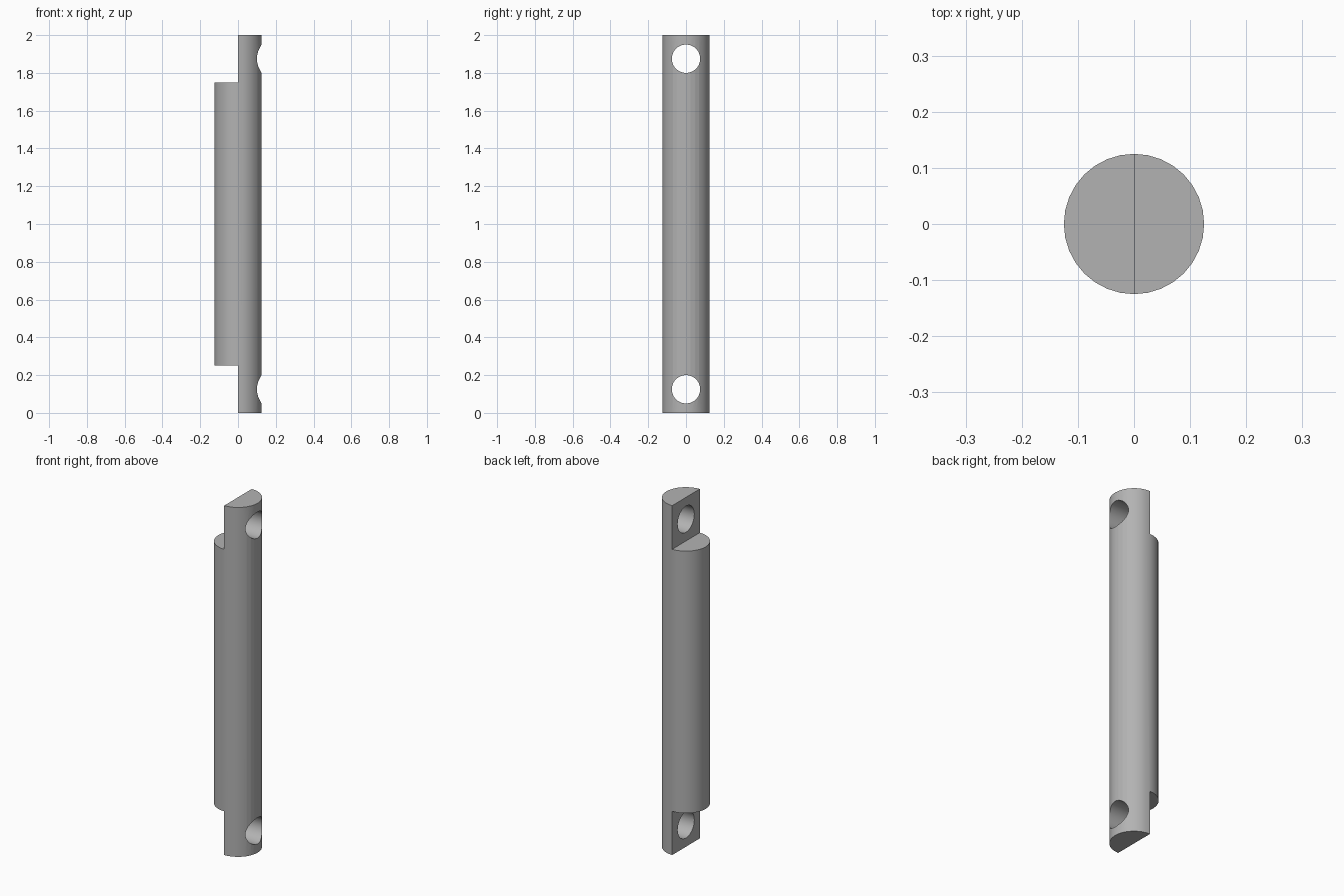
import bpy
import math

RADIUS = 0.125
LENGTH = 2.0
STEP = 0.25          # length of each half-round end tongue
HOLE_RADIUS = 0.075

if "Cube" in bpy.data.objects:
    bpy.data.objects.remove(bpy.data.objects["Cube"], do_unlink=True)

# Plain grey metal
grey = bpy.data.materials.new("grey_metal")
grey.use_nodes = True
colour = (0.45, 0.45, 0.45, 1)
grey.diffuse_color = colour
grey.node_tree.nodes["Principled BSDF"].inputs["Base Color"].default_value = colour


def cylinder(name, radius, depth, location, sides, rotation=(0, 0, 0)):
    bpy.ops.mesh.primitive_cylinder_add(vertices=sides, radius=radius, depth=depth,
                                        location=location, rotation=rotation)
    obj = bpy.context.object
    obj.name = name
    obj.data.materials.append(grey)
    return obj


def cut(target, cutter):
    mod = target.modifiers.new("cut", "BOOLEAN")
    mod.operation = "DIFFERENCE"
    mod.solver = "EXACT"
    mod.object = cutter
    bpy.context.view_layer.objects.active = target
    bpy.ops.object.modifier_apply(modifier=mod.name)
    bpy.data.objects.remove(cutter, do_unlink=True)


# Round rod
rod = cylinder("lap_jointed_rod", RADIUS, LENGTH, (0, 0, LENGTH / 2), 32)

for end in (-1, 1):
    # Remove the right half of each end, leaving a half-round tongue
    overlap = 0.1
    z = LENGTH / 2 + end * (LENGTH / 2 - STEP / 2 + overlap / 2)
    bpy.ops.mesh.primitive_cube_add(size=1, location=(-0.25, 0, z))
    block = bpy.context.object
    block.name = "end_notch_cutter"
    block.scale = (0.5, 0.5, STEP + overlap)
    block.hide_render = True
    block.data.materials.append(grey)
    cut(rod, block)

    # Bolt hole through the tongue
    z = LENGTH / 2 + end * (LENGTH / 2 - STEP / 2)
    drill = cylinder("bolt_hole_cutter", HOLE_RADIUS, 0.6, (0, 0, z), 48,
                     (0, math.pi / 2, 0))
    drill.hide_render = True
    cut(rod, drill)

# Smooth round walls with crisp cut edges
bpy.ops.object.select_all(action="DESELECT")
rod.select_set(True)
bpy.context.view_layer.objects.active = rod
bpy.ops.object.shade_smooth_by_angle(angle=math.radians(30))
